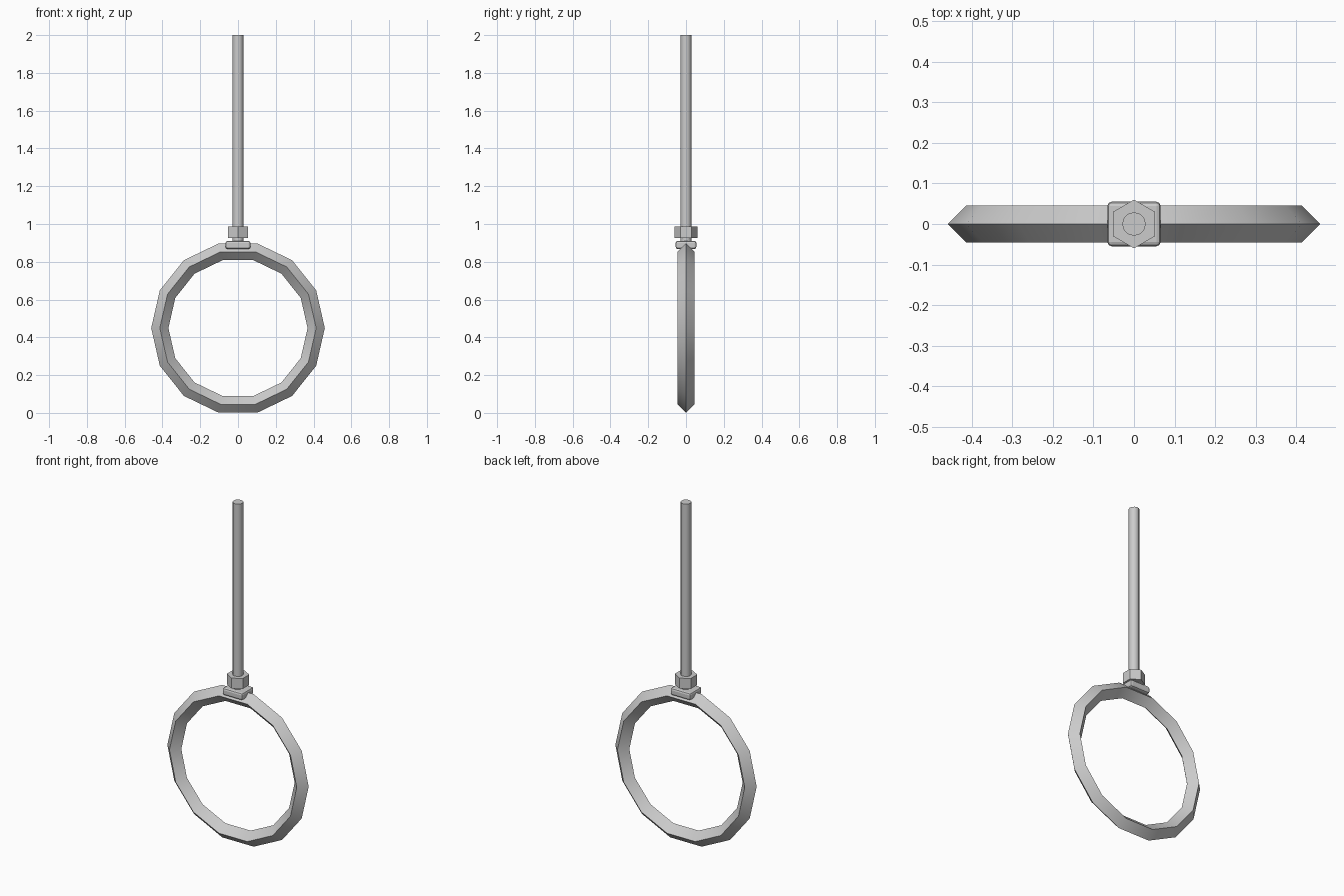
import bpy, math
from mathutils import Matrix

if "Cube" in bpy.data.objects:
    bpy.data.objects.remove(bpy.data.objects["Cube"])

steel = bpy.data.materials.new("grey_steel")
steel.diffuse_color = (0.6, 0.6, 0.6, 1)
steel.use_nodes = True
steel.node_tree.nodes["Principled BSDF"].inputs["Base Color"].default_value = steel.diffuse_color


def finish(name, angle=None):
    ob = bpy.context.object
    ob.name = name
    ob.data.materials.append(steel)
    if angle:
        bpy.ops.object.shade_smooth_by_angle(angle=math.radians(angle))
    return ob


def prism(name, sides, radius, z0, z1, turn=0, angle=None):
    bpy.ops.mesh.primitive_cylinder_add(vertices=sides, radius=radius, depth=z1 - z0,
                                        location=(0, 0, (z0 + z1) / 2))
    ob = finish(name, angle)
    ob.data.transform(Matrix.Rotation(turn, 4, 'Z'))
    return ob


# Ring: 14 sides with a diamond cross-section, standing upright
bpy.ops.mesh.primitive_torus_add(major_segments=14, minor_segments=4,
                                 major_radius=0.414, minor_radius=0.0455,
                                 location=(0, 0, 0.449))
ring = bpy.context.object
ring.rotation_euler = (0, 0, 0)
ring.data.transform(Matrix.Rotation(math.pi / 2, 4, 'X'))
finish("ring", 30)

# Clamp plate on top of the ring, with rounded edges
bpy.ops.mesh.primitive_cube_add(size=1, location=(0, 0, 0.889))
plate = bpy.context.object
plate.data.transform(Matrix.Diagonal((0.132, 0.11, 0.042, 1)))
finish("clamp_plate")
bevel = plate.modifiers.new("rounded_edges", 'BEVEL')
bevel.width = 0.011
bevel.segments = 2

# Hex nut with corners towards front and back, and the threaded rod
prism("hex_nut", 6, 0.06, 0.926, 0.987)
prism("rod", 12, 0.029, 0.89, 2.0, angle=31)
